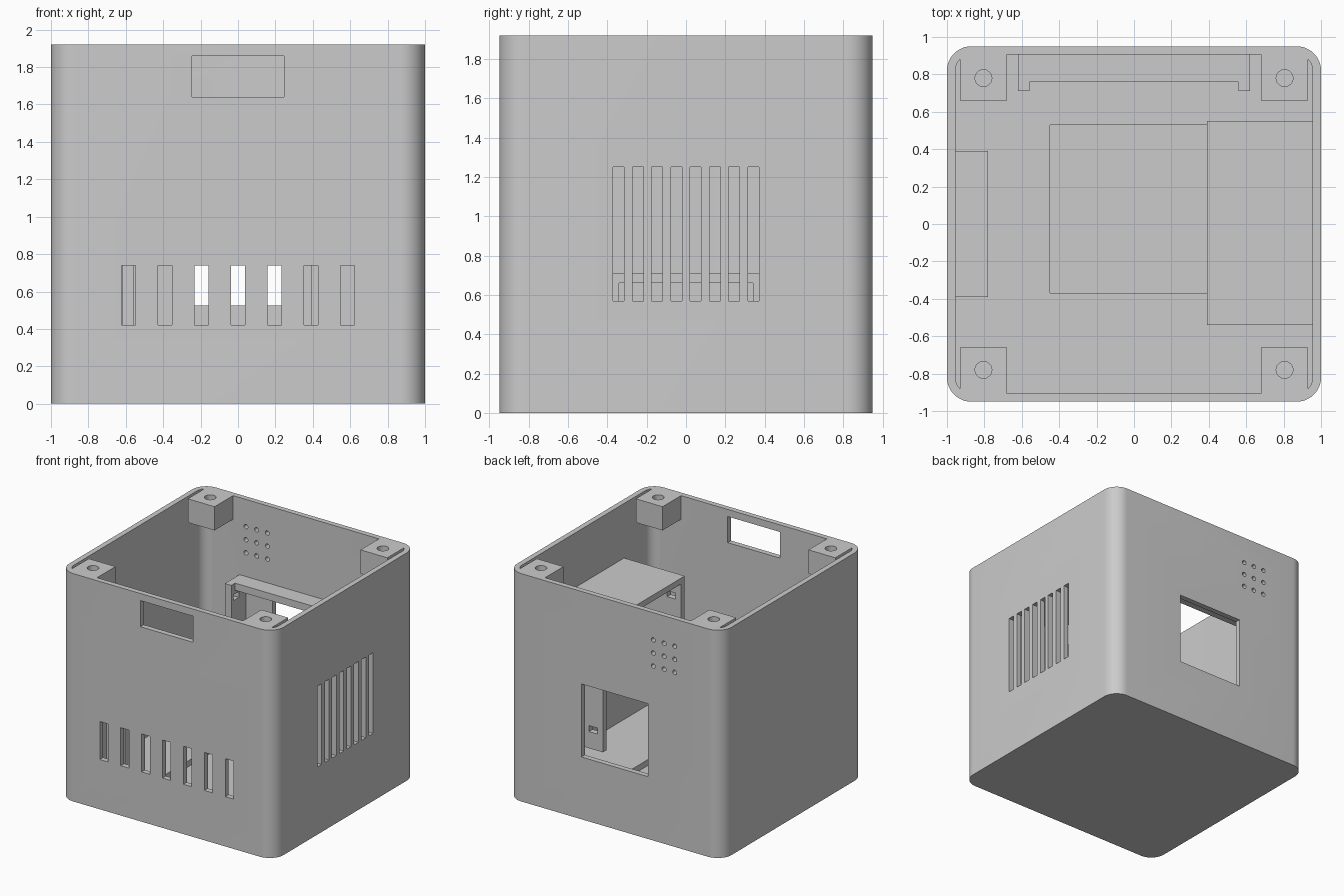
import bpy, bmesh, math
from mathutils import Matrix, Vector

cube = bpy.data.objects.get("Cube")
if cube:
    bpy.data.objects.remove(cube, do_unlink=True)

grey = bpy.data.materials.new("light_grey")
grey.use_nodes = True
grey.diffuse_color = (0.6, 0.6, 0.6, 1)
grey.node_tree.nodes["Principled BSDF"].inputs["Base Color"].default_value = (0.6, 0.6, 0.6, 1)


def to_object(bm, name):
    mesh = bpy.data.meshes.new(name)
    bmesh.ops.recalc_face_normals(bm, faces=bm.faces)
    bm.to_mesh(mesh)
    bm.free()
    mesh.materials.append(grey)
    obj = bpy.data.objects.new(name, mesh)
    bpy.context.collection.objects.link(obj)
    return obj


def add_box(bm, x, y, z):
    size = Vector((x[1] - x[0], y[1] - y[0], z[1] - z[0]))
    mid = Vector((sum(x), sum(y), sum(z))) / 2
    bmesh.ops.create_cube(bm, size=1, matrix=Matrix.Translation(mid) @ Matrix.Diagonal(size).to_4x4())


def boxes(name, *specs):
    bm = bmesh.new()
    for spec in specs:
        add_box(bm, *spec)
    return to_object(bm, name)


def pegs(name, spots, radius, depth, turn=Matrix.Identity(4)):
    bm = bmesh.new()
    for spot in spots:
        bmesh.ops.create_cone(bm, cap_ends=True, segments=24, radius1=radius, radius2=radius,
                              depth=depth, matrix=Matrix.Translation(spot) @ turn)
    return to_object(bm, name)


def rounded_prism(name, hx, hy, r, z0, z1, steps=12):
    bm = bmesh.new()
    ring = []
    for k, (sx, sy) in enumerate([(1, 1), (-1, 1), (-1, -1), (1, -1)]):
        for i in range(steps + 1):
            a = (k + i / steps) * math.pi / 2
            ring.append(bm.verts.new((sx * (hx - r) + r * math.cos(a),
                                      sy * (hy - r) + r * math.sin(a), z0)))
    face = bm.faces.new(ring)
    top = bmesh.ops.extrude_face_region(bm, geom=[face])["geom"]
    bmesh.ops.translate(bm, vec=(0, 0, z1 - z0), verts=[v for v in top if isinstance(v, bmesh.types.BMVert)])
    return to_object(bm, name)


def cut(obj, cutter):
    mod = obj.modifiers.new("cut", 'BOOLEAN')
    mod.operation, mod.solver, mod.object = 'DIFFERENCE', 'EXACT', cutter
    bpy.context.view_layer.objects.active = obj
    bpy.ops.object.modifier_apply(modifier=mod.name)
    bpy.data.objects.remove(cutter, do_unlink=True)


# Case shell: hollow rounded box with a thick floor
TOP, FLOOR, INX, INY = 1.92, 0.1, 0.955, 0.905
case = rounded_prism("case_shell", 1, 0.95, 0.13, 0, TOP)
cut(case, rounded_prism("cavity", INX, INY, 0.085, FLOOR, TOP + 0.1))

# Openings: floor recess, front window, back window, front slots, side vents
front, back, side = (-1.05, -0.85), (0.85, 1.05), (0.9, 1.1)
openings = [((-0.45, 0.39), (-0.37, 0.53), (0.05, 0.3)),
            ((-0.245, 0.245), front, (1.64, 1.86)),
            ((-0.31, 0.31), back, (0.525, 1.14))]
for i in range(-3, 4):
    x = i * 0.195
    openings.append(((x - 0.038, x + 0.038), front, (0.42, 0.74)))
for i in range(8):
    y = (i - 3.5) * 0.098
    openings.append((side, (y - 0.028, y + 0.028), (0.57, 1.25)))
cut(case, boxes("openings", *openings))

# Grid of small round holes in the back
grid = [(-0.46 + 0.1 * i, 0.95, 1.58 + 0.11 * j) for i in (-1, 0, 1) for j in (-1, 0, 1)]
cut(case, pegs("hole_grid", grid, 0.019, 0.3, Matrix.Rotation(math.pi / 2, 4, 'X')))

# Corner screw posts
parts = [case]
for sx, xname in ((1, "left"), (-1, "right")):
    for sy, yname in ((1, "back"), (-1, "front")):
        post = boxes(f"{yname}_{xname}_screw_post",
                     (sorted((sx * 0.68, sx * 0.93)), sorted((sy * 0.66, sy * 0.91)), (1.72, TOP)))
        cut(post, pegs("screw_hole", [(sx * 0.805, sy * 0.78, TOP)], 0.045, 0.3))
        parts.append(post)

# Back window frame: two legs and a shallower top bar, with clip slits
frame = boxes("back_window_frame", ((-0.62, 0.62), (0.71, 0.91), (0.4, 1.27)))
cut(frame, boxes("inside", ((-0.56, 0.56), (0.6, 1), (0.3, 1.21))))
cut(frame, boxes("front_notch", ((-0.56, 0.56), (0.6, 0.76), (1.1, 1.4))))
cut(frame, boxes("slits", *[((-0.7, 0.7), (0.74, 0.81), (z, z + 0.05)) for z in (0.49, 1.13)]))

# Vent housing on the left wall: top plate and two side plates
housing = boxes("vent_housing", ((0.39, 0.96), (-0.54, 0.55), (0.39, 1.46)))
cut(housing, boxes("inside", ((0.3, 1.1), (-0.49, 0.5), (0.3, 1.41))))
cut(housing, boxes("slits", *[((0.44, 0.52), (-0.7, 0.7), (z, z + 0.05)) for z in (0.53, 1.27)]))

# Low bracket on the right wall
bracket = boxes("right_wall_bracket", ((-0.96, -0.78), (-0.39, 0.39), (FLOOR, 0.71)))
cut(bracket, boxes("inside", ((-1.1, -0.7), (-0.34, 0.34), (0, 0.66))))

# Smooth the rounded corners and holes, keep edges sharp
for obj in bpy.context.view_layer.objects:
    obj.select_set(False)
for obj in parts + [frame, housing, bracket]:
    obj.select_set(True)
bpy.context.view_layer.objects.active = case
bpy.ops.object.shade_smooth_by_angle(angle=math.radians(30))
